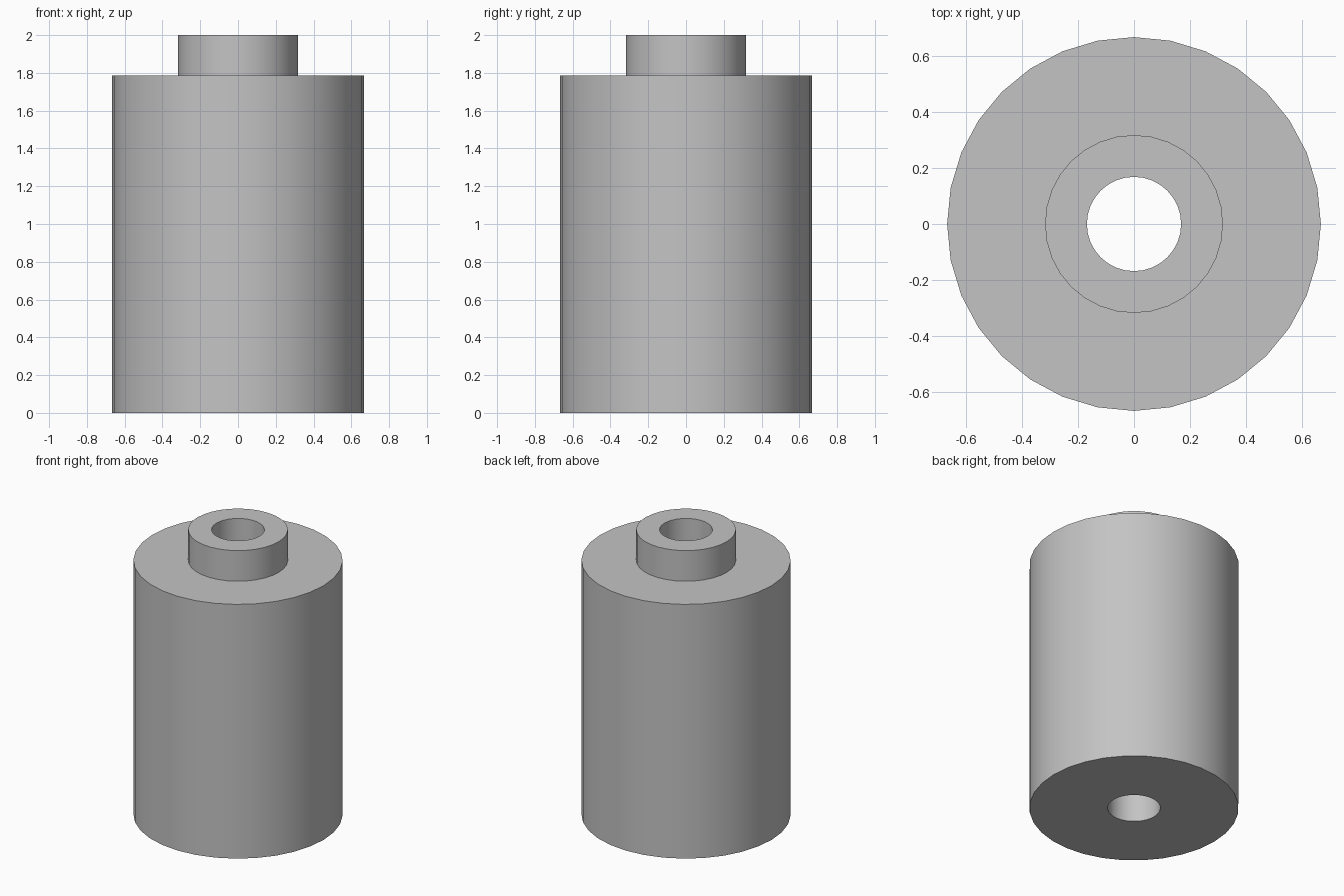
import bpy
import bmesh
import math
from mathutils import Matrix

SIDES = 32

default_cube = bpy.data.objects.get("Cube")
if default_cube:
    bpy.data.objects.remove(default_cube, do_unlink=True)

# Single plain grey material
grey = bpy.data.materials.new("plain_grey")
grey.use_nodes = True
colour = (0.55, 0.55, 0.55, 1.0)
grey.diffuse_color = colour
grey.node_tree.nodes["Principled BSDF"].inputs["Base Color"].default_value = colour


def lathe(name, profile):
    """Turn a closed (radius, height) profile around the z axis."""
    bm = bmesh.new()
    rings = []
    for step in range(SIDES):
        turn = Matrix.Rotation(math.tau * step / SIDES, 3, "Z")
        rings.append([bm.verts.new(turn @ Matrix.Identity(3) @ v) for v in profile])
    count = len(profile)
    for i, ring in enumerate(rings):
        following = rings[(i + 1) % SIDES]
        for j in range(count):
            k = (j + 1) % count
            bm.faces.new((ring[j], following[j], following[k], ring[k]))
    bmesh.ops.recalc_face_normals(bm, faces=bm.faces)
    mesh = bpy.data.meshes.new(name)
    bm.to_mesh(mesh)
    bm.free()
    mesh.materials.append(grey)
    obj = bpy.data.objects.new(name, mesh)
    bpy.context.collection.objects.link(obj)
    return obj


# Stepped spacer: wide body, narrow collar and a bore right through
body_radius, collar_radius, bore_radius = 0.666, 0.317, 0.168
shoulder, top = 1.785, 2.0
outline = [
    (bore_radius, 0), (body_radius, 0), (body_radius, shoulder),
    (collar_radius, shoulder), (collar_radius, top), (bore_radius, top),
]
spacer = lathe("stepped_spacer", [Matrix.Translation((r, 0, z)).translation for r, z in outline])

# Smooth round walls with crisp rims
bpy.ops.object.select_all(action="DESELECT")
spacer.select_set(True)
bpy.context.view_layer.objects.active = spacer
bpy.ops.object.shade_smooth_by_angle(angle=math.radians(30))
